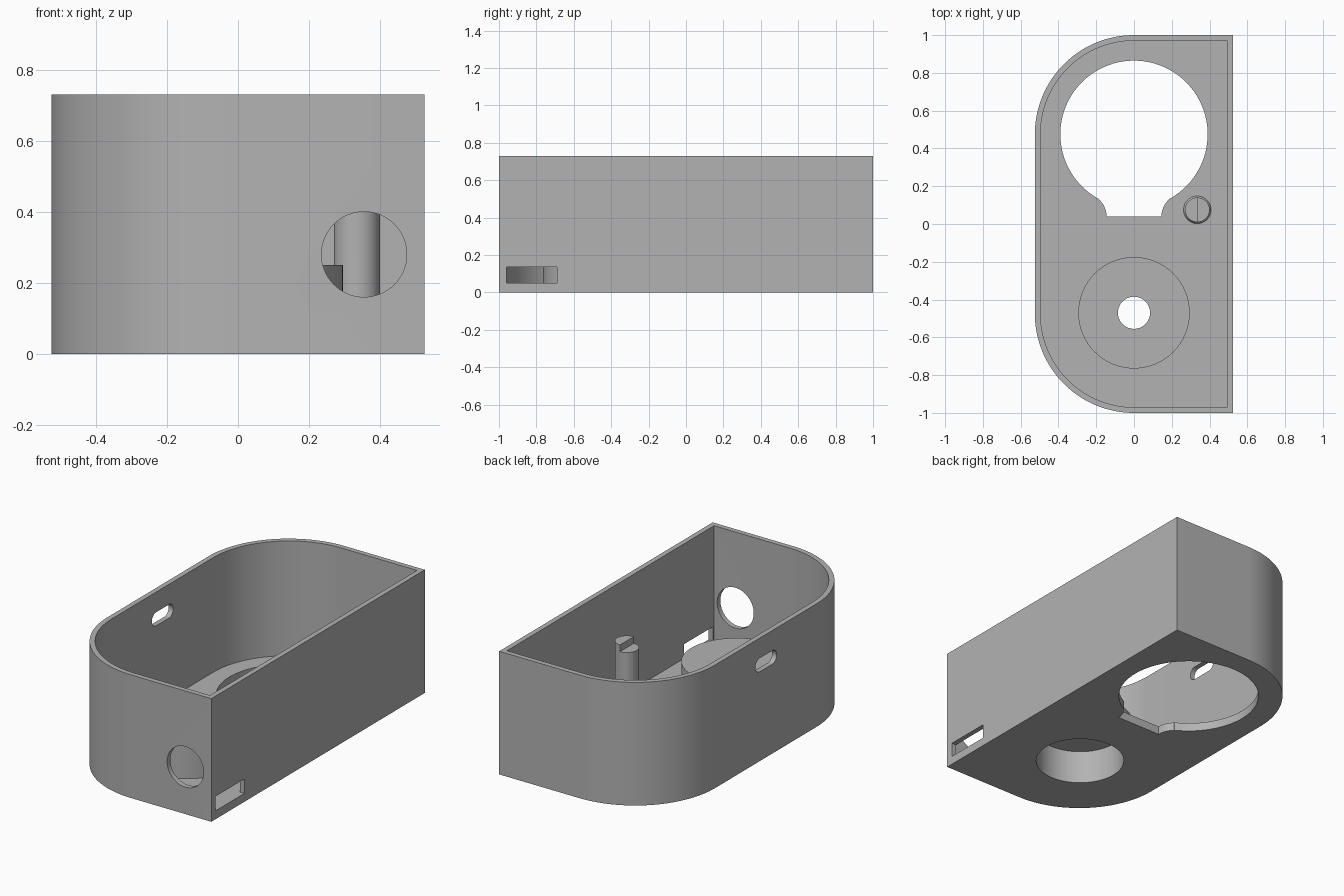
import bpy, bmesh
from math import sin, cos, radians, asin, degrees
from mathutils import Matrix

if "Cube" in bpy.data.objects:
    bpy.data.objects.remove(bpy.data.objects["Cube"])

W, L, H = 0.525, 1.0, 0.73      # half width, half length, height
WALL, FLOOR = 0.03, 0.05
END_Y = 0.475                   # centres of the rounded ends

grey = bpy.data.materials.new("grey plastic")
grey.use_nodes = True
COLOUR = (0.45, 0.45, 0.45, 1)
grey.diffuse_color = COLOUR
grey.node_tree.nodes["Principled BSDF"].inputs["Base Color"].default_value = COLOUR


def arc(cx, cy, r, a0, a1, n=32):
    """Points on an arc, angles in degrees."""
    angles = [radians(a0 + (a1 - a0) * i / n) for i in range(n + 1)]
    return [(cx + r * cos(a), cy + r * sin(a)) for a in angles]


def circle(cx, cy, r, n=64):
    return arc(cx, cy, r, 0, 360, n)[:-1]


def finish(name, bm, matrix=Matrix()):
    bm.transform(matrix)
    bmesh.ops.recalc_face_normals(bm, faces=bm.faces)
    mesh = bpy.data.meshes.new(name)
    bm.to_mesh(mesh)
    bm.free()
    mesh.materials.append(grey)
    obj = bpy.data.objects.new(name, mesh)
    bpy.context.collection.objects.link(obj)
    return obj


def prism(name, outline, low, high, matrix=Matrix()):
    """Extrude a flat outline from low to high."""
    bm = bmesh.new()
    face = bm.faces.new([bm.verts.new((x, y, low)) for x, y in outline])
    top = bmesh.ops.extrude_face_region(bm, geom=[face])["geom"]
    verts = [g for g in top if isinstance(g, bmesh.types.BMVert)]
    bmesh.ops.translate(bm, verts=verts, vec=(0, 0, high - low))
    return finish(name, bm, matrix)


def lathe(name, profile, x, y, n=64):
    """Revolve a closed radius-height profile about a vertical axis."""
    bm = bmesh.new()
    rings = [[bm.verts.new((r * cos(radians(360 * i / n)), r * sin(radians(360 * i / n)), z))
              for i in range(n)] for r, z in profile]
    for a, b in zip(rings, rings[1:] + rings[:1]):
        for i in range(n):
            j = (i + 1) % n
            bm.faces.new((a[i], a[j], b[j], b[i]))
    return finish(name, bm, Matrix.Translation((x, y, 0)))


def cut(target, cutter):
    mod = target.modifiers.new("cut", 'BOOLEAN')
    mod.operation, mod.solver, mod.object = 'DIFFERENCE', 'EXACT', cutter
    bpy.context.view_layer.objects.active = target
    bpy.ops.object.modifier_apply(modifier=mod.name)
    bpy.data.objects.remove(cutter)


def shell_outline(inset):
    """Square corners on +x, full rounds on -x."""
    r, e = W - inset, L - inset
    return ([(r, -e), (r, e)] + arc(0, e - r, r, 90, 180) + arc(0, r - e, r, 180, 270))


# Matrices that turn a flat outline to face along y or x
ALONG_Y = Matrix(((1, 0, 0, 0), (0, 0, 1, 0), (0, 1, 0, 0), (0, 0, 0, 1)))
ALONG_X = Matrix(((0, 0, 1, 0), (1, 0, 0, 0), (0, 1, 0, 0), (0, 0, 0, 1)))

# Open-topped housing
housing = prism("housing", shell_outline(0), 0, H)
cut(housing, prism("cavity", shell_outline(WALL), FLOOR, H + 0.1))

# Large round floor opening with a flared notch
R, NOTCH_R, NOTCH_X, NOTCH_Y = 0.39, 0.12, 0.145, 0.04
join = degrees(asin(0.185 / R))
flare = arc(NOTCH_X + NOTCH_R, NOTCH_Y, NOTCH_R, 132, 180, 8)
opening = (arc(0, END_Y, R, -90 + join, 270 - join, 72)
           + [(-x, y) for x, y in flare] + flare[::-1])
cut(housing, prism("floor_opening", opening, -0.1, 0.1))

# Recess under the cup, round front port, side slots
CUP_Y = -0.47
cut(housing, prism("cup_recess", circle(0, CUP_Y, 0.245), -0.1, 0.1))
cut(housing, prism("front_port", circle(0.355, 0.28, 0.12), -1.1, -0.9, ALONG_Y))
cut(housing, prism("side_slot", [(-0.96, FLOOR), (-0.69, FLOOR), (-0.69, 0.135), (-0.96, 0.135)],
                   0.45, 0.6, ALONG_X))
stadium = arc(0.06, 0.57, 0.04, -90, 90, 16) + arc(-0.06, 0.57, 0.04, 90, 270, 16)
cut(housing, prism("wall_slot", stadium, -0.6, -0.45, ALONG_X))

# Raised cup, hollow from below, with a central hole
cup = lathe("cup", [(0.245, FLOOR), (0.295, FLOOR), (0.295, 0.25), (0.085, 0.25),
                    (0.085, 0.2), (0.245, 0.2)], 0, CUP_Y)

# Post with a half-round step at its top and a flared foot
PX, PY, PR = 0.335, 0.075, 0.065
post = prism("post", circle(PX, PY, PR, 48), FLOOR - 0.01, 0.49)
cut(post, prism("post_step", [(PX - 0.1, PY - 0.1), (PX, PY - 0.1), (PX, PY + 0.1),
                              (PX - 0.1, PY + 0.1)], 0.45, 0.6))
foot = lathe("post_foot", [(PR - 0.01, FLOOR), (PR + 0.008, FLOOR), (PR, FLOOR + 0.015),
                           (PR - 0.01, FLOOR + 0.015)], PX, PY, 48)

# Smooth curved walls, keep edges sharp
bpy.ops.object.select_all(action='DESELECT')
for obj in (housing, cup, post, foot):
    obj.select_set(True)
bpy.context.view_layer.objects.active = housing
bpy.ops.object.shade_smooth_by_angle(angle=radians(30))
